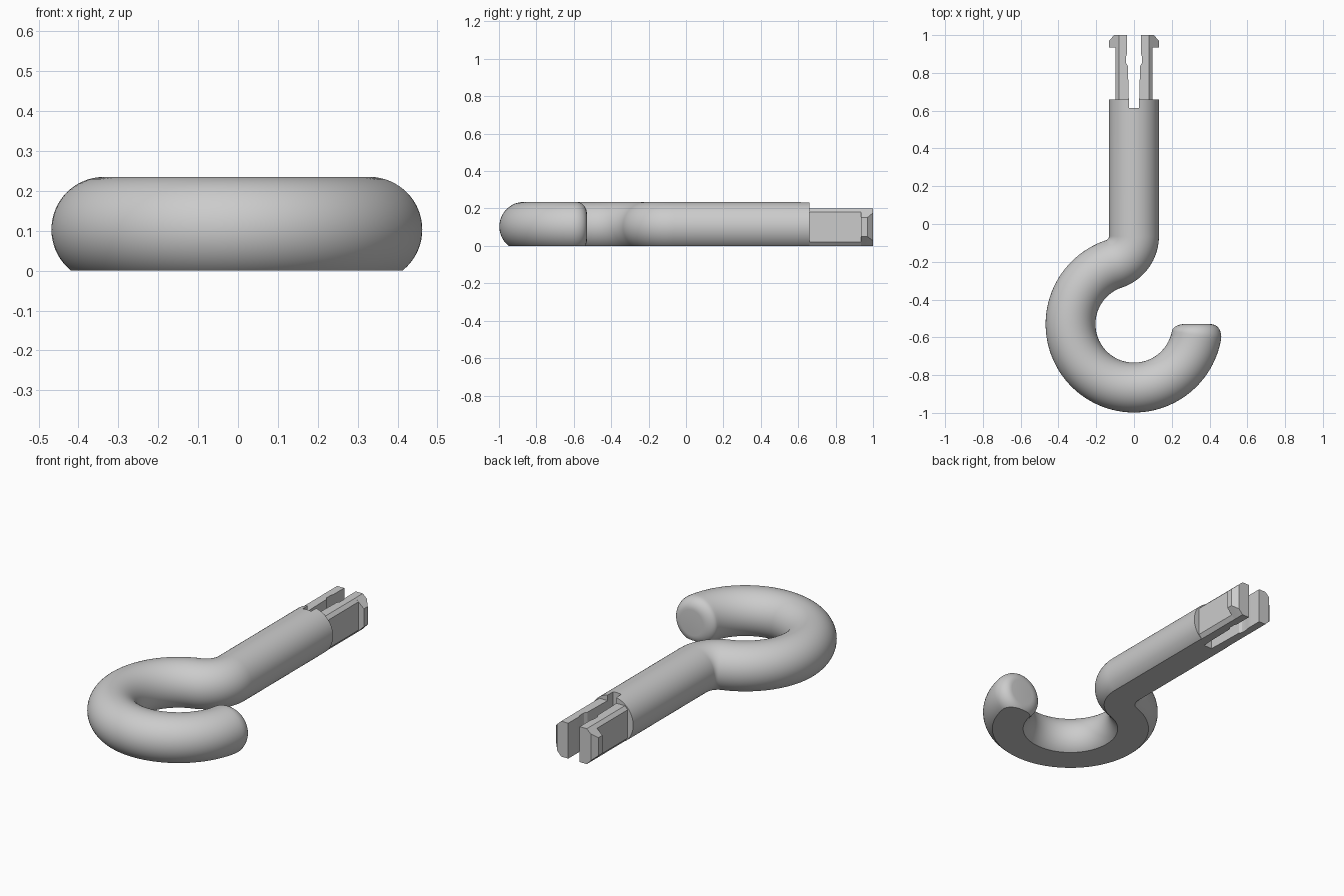
import bpy, bmesh
from math import sin, cos, pi, sqrt, atan2

if "Cube" in bpy.data.objects:
    bpy.data.objects.remove(bpy.data.objects["Cube"])

R, ZC = 0.132, 0.103           # rod radius and axis height
RING, CY = 0.336, -0.53        # hook ring radius and centre y
BEND = 0.155                   # radius of bend between ring and shaft
TIP = 0.06                     # rounding of the hook end
SIDES = 64


def to_object(bm, name):
    bmesh.ops.recalc_face_normals(bm, faces=bm.faces)
    me = bpy.data.meshes.new(name)
    bm.to_mesh(me)
    bm.free()
    ob = bpy.data.objects.new(name, me)
    bpy.context.collection.objects.link(ob)
    return ob


def loft(sections):
    """Skin a list of closed point loops and cap both ends."""
    bm = bmesh.new()
    loops = [[bm.verts.new(p) for p in s] for s in sections]
    for a, b in zip(loops, loops[1:]):
        for i in range(len(a)):
            j = (i + 1) % len(a)
            bm.faces.new((a[i], a[j], b[j], b[i]))
    bm.faces.new(loops[0])
    bm.faces.new(loops[-1])
    return bm


def boolean(target, other, operation):
    mod = target.modifiers.new(operation.lower(), 'BOOLEAN')
    mod.object, mod.operation, mod.solver = other, operation, 'EXACT'
    bpy.context.view_layer.objects.active = target
    bpy.ops.object.modifier_apply(modifier=mod.name)
    bpy.data.objects.remove(other)


# Hook path stations: x, y, in-plane normal, rod radius
stations = []


def ring_station(a, r):
    stations.append((RING * cos(a), CY + RING * sin(a), cos(a), sin(a), r))


for i in range(9):                                   # rounded tip
    t = pi / 2 * i / 8
    ring_station(-TIP * (1 - cos(t)) / RING, R - TIP + TIP * sin(t))
rise = sqrt((RING + BEND) ** 2 - BEND ** 2)
a0, a1 = -TIP / RING, atan2(rise, -BEND) - 2 * pi
for i in range(1, 73):                               # ring
    ring_station(a0 + (a1 - a0) * i / 72, R)
b0 = atan2(-rise, BEND)
for i in range(1, 25):                               # bend into shaft
    b = b0 * (1 - i / 24)
    stations.append((-BEND + BEND * cos(b), CY + rise + BEND * sin(b),
                     -cos(b), -sin(b), R))
stations.append((0, 0.66, -1, 0, R))                 # shaft

rings = []
for x, y, nx, ny, r in stations:
    rings.append([(x + nx * r * cos(u), y + ny * r * cos(u), ZC + r * sin(u))
                  for u in (2 * pi * k / SIDES for k in range(SIDES))])
bm = loft(rings)

# Flat underside
cut = bmesh.ops.bisect_plane(bm, geom=bm.verts[:] + bm.edges[:] + bm.faces[:],
                             plane_co=(0, 0, 0), plane_no=(0, 0, -1),
                             clear_outer=True)
bmesh.ops.holes_fill(bm, edges=[e for e in bm.edges if e.is_boundary])
hook = to_object(bm, "hook")

# Snap clip: chamfered bar with a wider tapered head
def clip_section(y, w, lo, hi):
    half = [(0.08, 0), (w, lo), (w, hi), (0.08, 0.2)]
    return [(x, y, z) for x, z in half] + [(-x, y, z) for x, z in reversed(half)]


bm = loft([clip_section(*s) for s in (
    (0.60, 0.098, 0.022, 0.182), (0.935, 0.098, 0.022, 0.182),
    (0.935, 0.132, 0.05, 0.152), (0.97, 0.132, 0.05, 0.152),
    (1.0, 0.105, 0.027, 0.177))])
bmesh.ops.remove_doubles(bm, verts=bm.verts, dist=1e-5)
boolean(hook, to_object(bm, "snap_clip"), 'UNION')

# Slot that splits the clip into two prongs
slot = [(0.026, 0.615), (0.029, 0.70), (0.032, 0.835), (0.042, 0.852),
        (0.042, 0.885), (0.036, 0.905), (0.036, 1.05)]
outline = slot + [(-x, y) for x, y in reversed(slot)]
cutter = to_object(loft([[(x, y, z) for x, y in outline] for z in (-0.1, 0.4)]),
                   "slot_cutter")
cutter.hide_render = True
boolean(hook, cutter, 'DIFFERENCE')

bpy.ops.object.select_all(action='DESELECT')
hook.select_set(True)
bpy.context.view_layer.objects.active = hook
bpy.ops.object.shade_smooth_by_angle(angle=0.44)
